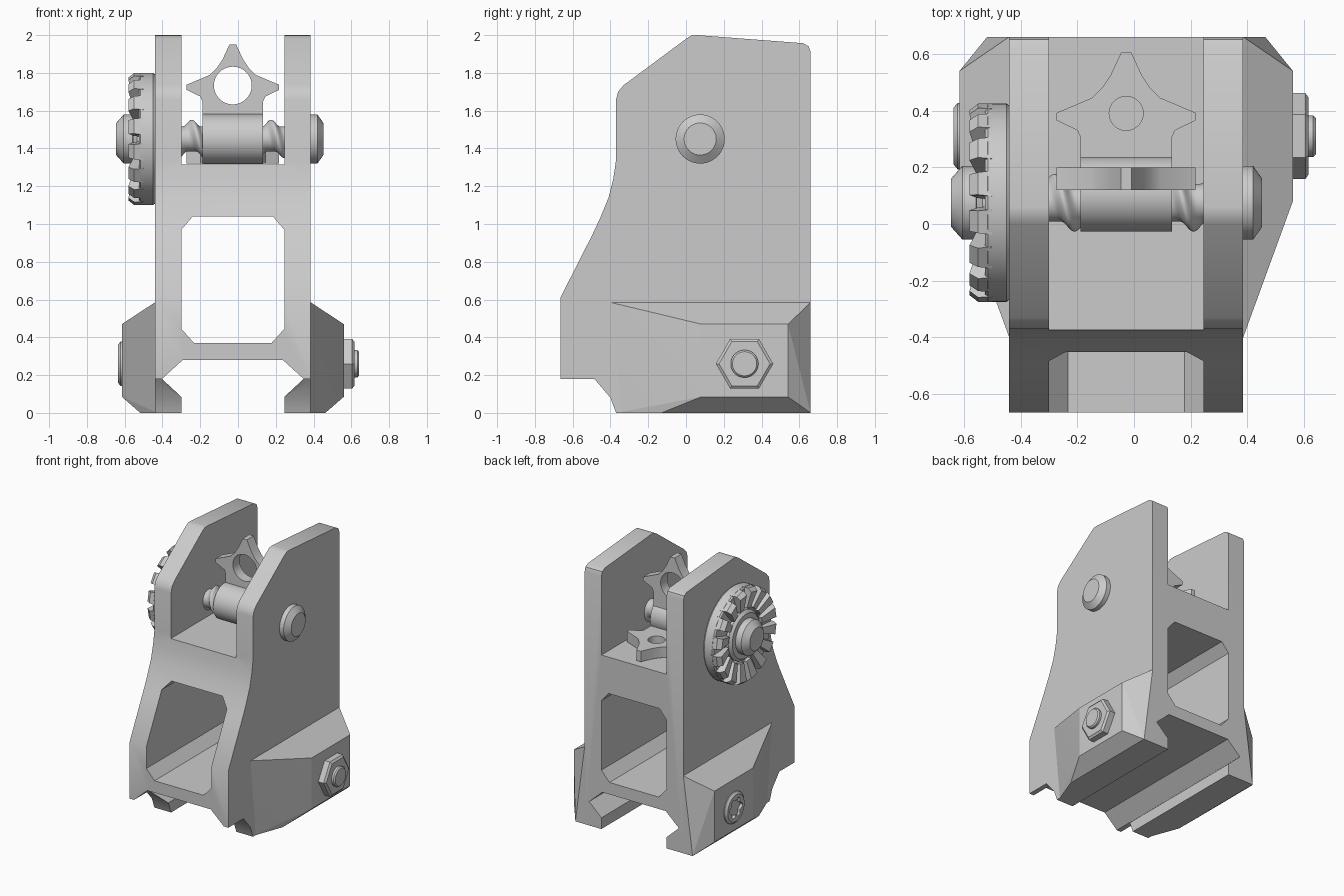
import bpy, bmesh, math

if "Cube" in bpy.data.objects:
    bpy.data.objects.remove(bpy.data.objects["Cube"])

CX = -0.0275            # centre plane of the sight body
AY, AZ = 0.075, 1.45    # windage screw axis
BY, BZ = 0.31, 0.26     # clamp bolt axis


def finish(bm, name, angle=30):
    bmesh.ops.recalc_face_normals(bm, faces=bm.faces)
    me = bpy.data.meshes.new(name)
    bm.to_mesh(me)
    bm.free()
    ob = bpy.data.objects.new(name, me)
    bpy.context.collection.objects.link(ob)
    smooth(ob, angle)
    return ob


def smooth(ob, angle=30):
    bpy.ops.object.select_all(action='DESELECT')
    ob.select_set(True)
    bpy.context.view_layer.objects.active = ob
    bpy.ops.object.shade_smooth_by_angle(angle=math.radians(angle))


def prism(name, pts, axis, a, b):
    """Extrude a 2D outline along an axis from a to b."""
    place = {'X': lambda p, t: (t, p[0], p[1]),
             'Y': lambda p, t: (p[0], t, p[1]),
             'Z': lambda p, t: (p[0], p[1], t)}[axis]
    bm = bmesh.new()
    lo = [bm.verts.new(place(p, a)) for p in pts]
    hi = [bm.verts.new(place(p, b)) for p in pts]
    bm.faces.new(lo)
    bm.faces.new(hi)
    n = len(pts)
    for i in range(n):
        j = (i + 1) % n
        bm.faces.new((lo[i], lo[j], hi[j], hi[i]))
    return finish(bm, name)


def lathe(name, prof, cy, cz, n=48):
    """Turn (x, radius) points about an axis parallel to x."""
    bm = bmesh.new()
    rings = []
    for x, r in prof:
        rings.append([bm.verts.new((x, cy + r * math.cos(2 * math.pi * i / n),
                                    cz + r * math.sin(2 * math.pi * i / n))) for i in range(n)])
    for p, q in zip(rings, rings[1:]):
        for i in range(n):
            j = (i + 1) % n
            bm.faces.new((p[i], p[j], q[j], q[i]))
    bm.faces.new(rings[0])
    bm.faces.new(rings[-1])
    return finish(bm, name)


def hull(name, pts):
    bm = bmesh.new()
    for p in pts:
        bm.verts.new(p)
    bmesh.ops.convex_hull(bm, input=bm.verts)
    bmesh.ops.dissolve_limit(bm, angle_limit=0.01, verts=bm.verts, edges=bm.edges)
    return finish(bm, name, 5)


def cut(ob, cutter):
    cutter.hide_render = True
    m = ob.modifiers.new("cut", 'BOOLEAN')
    m.operation, m.solver, m.object = 'DIFFERENCE', 'EXACT', cutter
    bpy.ops.object.select_all(action='DESELECT')
    ob.select_set(True)
    bpy.context.view_layer.objects.active = ob
    bpy.ops.object.modifier_apply(modifier=m.name)
    bpy.data.objects.remove(cutter)
    smooth(ob)


def circle(u, v, r, n=40):
    return [(u + r * math.cos(2 * math.pi * i / n), v + r * math.sin(2 * math.pi * i / n))
            for i in range(n)]


def mirrored(half):
    """Complete an outline given its right half, from bottom to top."""
    return [(CX + u, v) for u, v in half] + [(CX - u, v) for u, v in reversed(half)]


# main body: side profile, then slot, window and rail groove
side = [(-0.37, 0), (0.66, 0), (0.66, 1.91), (0.65, 1.94), (0.62, 1.957), (0.06, 2.0),
        (0.03, 1.998), (0.0, 1.98), (-0.33, 1.735), (-0.36, 1.70), (-0.37, 1.66),
        (-0.37, 1.34), (-0.385, 1.24), (-0.41, 1.14), (-0.455, 1.03), (-0.50, 0.935),
        (-0.665, 0.61), (-0.665, 0.18), (-0.485, 0.18), (-0.40, 0.08)]
body = prism("body", side, 'X', -0.44, 0.385)
cut(body, prism("slot", mirrored([(0.2725, 1.315), (0.2725, 2.2)]), 'Y', -1, 1))
cut(body, prism("window", mirrored([(0.205, 0.37), (0.2725, 0.445), (0.2725, 0.97),
                                    (0.212, 1.04)]), 'Y', -1, 1))
cut(body, prism("rail_groove", mirrored([(0.2725, -0.1), (0.2725, 0.085), (0.375, 0.18),
                                         (0.265, 0.28)]), 'Y', -1, 1))

# faceted clamp blocks on both sides
for s, label in ((1, "right"), (-1, "left")):
    pts = [(0.4, -0.40, 0.585), (0.4, 0.66, 0.585), (0.4, 0.66, 0), (0.4, -0.37, 0),
           (0.4125, -0.40, 0.585), (0.4125, 0.66, 0.585),
           (0.5875, 0.08, 0.47), (0.5875, 0.54, 0.47),
           (0.5875, 0.08, 0.085), (0.5875, 0.54, 0.085),
           (0.49, -0.13, 0), (0.49, 0.66, 0)]
    hull("clamp_" + label, [(CX + s * u, y, z) for u, y, z in pts])

# clamp bolt: hex nut and stud on the right, star-drive head on the left
lathe("clamp_nut", [(0.55, 0.152), (0.604, 0.152), (0.616, 0.135)], BY, BZ, 6)
lathe("clamp_stud", [(0.55, 0.073), (0.632, 0.073), (0.641, 0.064)], BY, BZ)
head = lathe("clamp_bolt_head", [(-0.56, 0.117), (-0.622, 0.117), (-0.636, 0.10)], BY, BZ)
star = []
for i in range(36):
    a = 2 * math.pi * i / 36
    r = 0.068 + 0.011 * math.cos(6 * a)
    star.append((BY + r * math.cos(a), BZ + r * math.sin(a)))
cut(head, prism("star_socket", star, 'X', -0.70, -0.585))

# windage knob: dished disc, radial teeth, washer and end cap
lathe("knob_disc", [(-0.43, 0.335), (-0.45, 0.35), (-0.515, 0.35), (-0.525, 0.34),
                    (-0.525, 0.2), (-0.50, 0.18)], AY, AZ, 64)
bm = bmesh.new()
section = [(0.20, -0.50), (0.348, -0.50), (0.348, -0.55), (0.325, -0.58), (0.20, -0.55)]
for k in range(16):
    a = 2 * math.pi * (k + 0.5) / 16
    ca, sa = math.cos(a), math.sin(a)
    sides = []
    for s in (-1, 1):
        row = []
        for r, x in section:
            w = s * (0.115 * r + (0.006 if x > -0.52 else 0))
            row.append(bm.verts.new((x, AY + r * ca - w * sa, AZ + r * sa + w * ca)))
        sides.append(row)
    lo, hi = sides
    bm.faces.new(lo)
    bm.faces.new(hi)
    for i in range(5):
        j = (i + 1) % 5
        bm.faces.new((lo[i], lo[j], hi[j], hi[i]))
finish(bm, "knob_teeth")
lathe("knob_washer", [(-0.49, 0.185), (-0.535, 0.185), (-0.555, 0.165), (-0.56, 0.10)], AY, AZ)
lathe("knob_cap", [(-0.53, 0.13), (-0.605, 0.13), (-0.645, 0.085)], AY, AZ)
lathe("screw_end_cap", [(0.37, 0.13), (0.42, 0.13), (0.452, 0.085)], AY, AZ)

# windage screw with a coarse helical thread
bm = bmesh.new()
N, M, PITCH = 32, 100, 0.14
rings = []
for i in range(M + 1):
    x = -0.31 + 0.565 * i / M
    ring = []
    for k in range(N):
        a = 2 * math.pi * k / N
        crest = (0.5 + 0.5 * math.cos(2 * math.pi * x / PITCH - a)) ** 3
        r = 0.066 + 0.036 * crest
        ring.append(bm.verts.new((x, AY + r * math.cos(a), AZ + r * math.sin(a))))
    rings.append(ring)
for p, q in zip(rings, rings[1:]):
    for k in range(N):
        j = (k + 1) % N
        bm.faces.new((p[k], p[j], q[j], q[k]))
bm.faces.new(rings[0])
bm.faces.new(rings[-1])
finish(bm, "windage_screw", 60)

# flip aperture: barrel with two star-shaped leaves at right angles
PY = 0.105
lathe("aperture_barrel", [(CX - 0.161, 0.132), (CX + 0.161, 0.132)], PY, AZ)
leaf = [(0.161, 0), (0.161, 0.20), (0.172, 0.225), (0.245, 0.26), (0.245, 0.287),
        (0.12, 0.34), (0.085, 0.375), (0.055, 0.42), (0.018, 0.50)]
upright = prism("upright_leaf", mirrored([(u, AZ + v) for u, v in leaf]), 'Y', 0.12, 0.20)
cut(upright, prism("hole", circle(CX, AZ + 0.283, 0.1), 'Y', 0, 0.4))
flat = prism("flat_leaf", mirrored([(u, PY + v) for u, v in leaf]), 'Z', 1.32, 1.40)
cut(flat, prism("hole", circle(CX, PY + 0.285, 0.06), 'Z', 1.2, 1.5))
